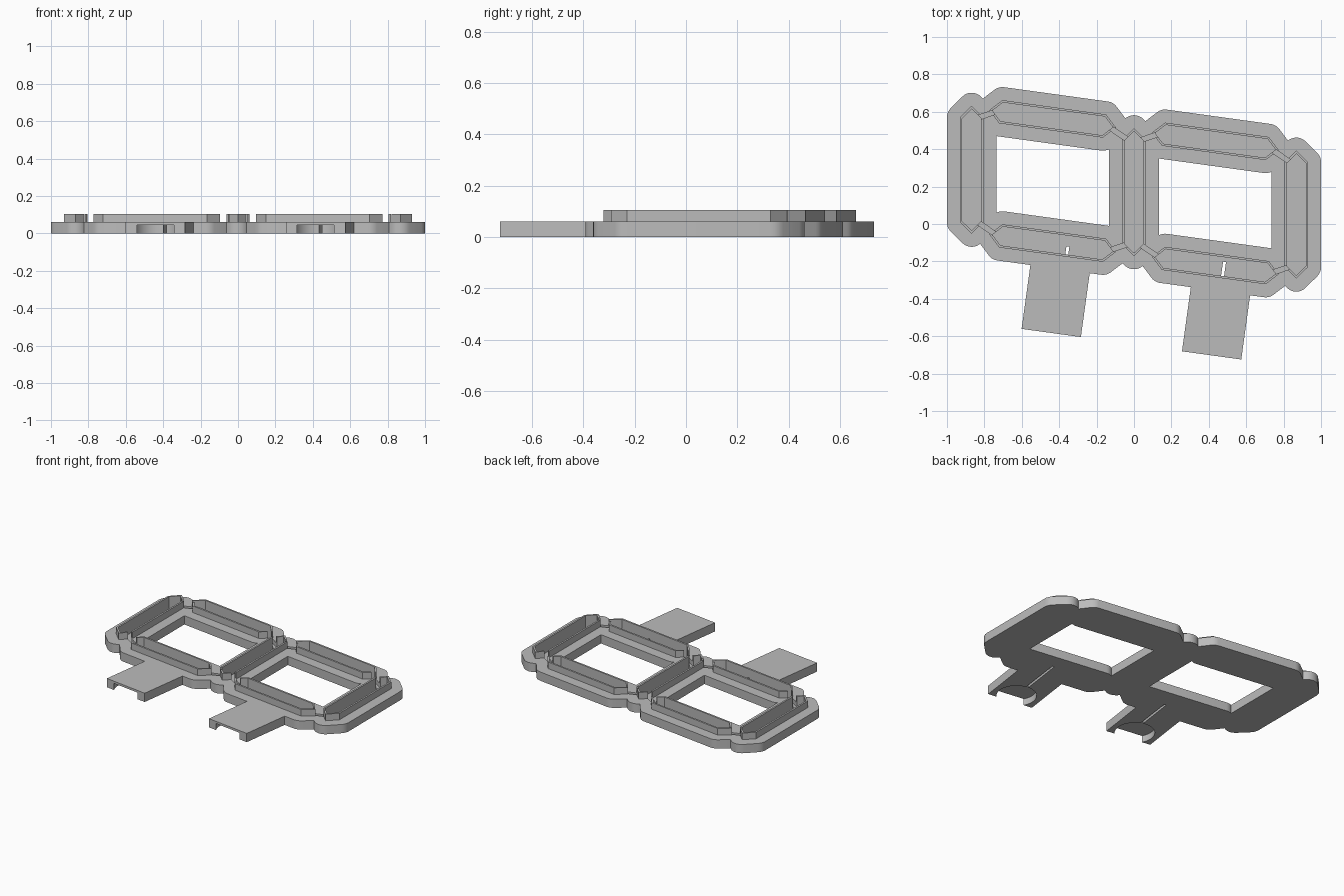
import bpy, bmesh, math
from mathutils import Vector

cube = bpy.data.objects.get("Cube")
if cube:
    bpy.data.objects.remove(cube, do_unlink=True)

SLOPE = 0.138             # slant of the whole panel
MID_Y = 0.17
PLATE_Z, WALL_Z = 0.06, 0.105
RIM, WALL = 0.07, 0.012
FLOOR_Z, DUCT_Z = 0.015, 0.045
ALONG = Vector((1, -SLOPE)).normalized()
UP = Vector((0, 1))
TAB_DIR = Vector((SLOPE, 1)).normalized()

grey = bpy.data.materials.new("plain_grey")
grey.use_nodes = True
colour = (0.5, 0.5, 0.5, 1)
grey.diffuse_color = colour
grey.node_tree.nodes["Principled BSDF"].inputs["Base Color"].default_value = colour


def prism(name, points, z0, z1):
    """Convex prism around a set of plan points."""
    bm = bmesh.new()
    for p in points:
        for z in (z0, z1):
            bm.verts.new((p[0], p[1], z))
    hull = bmesh.ops.convex_hull(bm, input=bm.verts)
    junk = {v for v in hull["geom_interior"] + hull["geom_unused"]
            if isinstance(v, bmesh.types.BMVert)}
    bmesh.ops.delete(bm, geom=list(junk), context="VERTS")
    bmesh.ops.dissolve_limit(bm, angle_limit=0.01, verts=bm.verts, edges=bm.edges)
    bmesh.ops.recalc_face_normals(bm, faces=bm.faces)
    mesh = bpy.data.meshes.new(name)
    bm.to_mesh(mesh)
    bm.free()
    mesh.materials.append(grey)
    obj = bpy.data.objects.new(name, mesh)
    bpy.context.collection.objects.link(obj)
    return obj


def combine(base, other, operation):
    """Boolean the other part into the base, then discard it."""
    mod = base.modifiers.new("combine", "BOOLEAN")
    mod.operation, mod.solver, mod.object = operation, "EXACT", other
    bpy.context.view_layer.objects.active = base
    bpy.ops.object.modifier_apply(modifier=mod.name)
    bpy.data.objects.remove(other, do_unlink=True)


def hexagon(centre, axis, inset=0.0):
    """Long segment with pointed ends."""
    side = Vector((-axis.y, axis.x))
    tip = 0.342 - 1.414 * inset
    shoulder = 0.28 - 0.414 * inset
    half = 0.0625 - inset
    plan = [(tip, 0), (shoulder, half), (-shoulder, half),
            (-tip, 0), (-shoulder, -half), (shoulder, -half)]
    return [centre + axis * a + side * b for a, b in plan]


def circle(centre, radius, count):
    return [centre + radius * Vector((math.cos(i * math.tau / count),
                                      math.sin(i * math.tau / count)))
            for i in range(count)]


def strip(start, end, width):
    d = (end - start).normalized()
    side = Vector((-d.y, d.x)) * width / 2
    return [start + side, start - side, end + side, end - side]


def slanted(x, dy=0.0):
    return Vector((x, MID_Y - SLOPE * x + dy))


# Segment positions: three upright, four lying along the slant
segments = [(slanted(x), UP) for x in (-0.868, 0, 0.868)]
segments += [(slanted(x, dy), ALONG) for x in (-0.435, 0.435) for dy in (0.332, -0.332)]

# Base plate: a rounded rim around every segment
panel = None
for centre, axis in segments:
    pts = [q for p in hexagon(centre, axis) for q in circle(p, RIM, 32)]
    part = prism("display_frame", pts, 0, PLATE_Z)
    if panel is None:
        panel = part
    else:
        combine(panel, part, "UNION")

# Connector tabs: end point, duct offset across the tab, duct length
tabs = [(Vector((-0.4425, -0.5825)), 0.025, 0.47),
        (Vector((0.415, -0.7025)), 0.0, 0.505)]
for end, offset, length in tabs:
    combine(panel, prism("tab", strip(end, end + TAB_DIR * 0.42, 0.32), 0, PLATE_Z), "UNION")

# Raised walls, then the hollow trays inside them
for centre, axis in segments:
    combine(panel, prism("wall", hexagon(centre, axis), 0.01, WALL_Z), "UNION")
for centre, axis in segments:
    combine(panel, prism("tray", hexagon(centre, axis, WALL), FLOOR_Z, 0.2), "DIFFERENCE")

# Wire grooves joining neighbouring trays at the corners
for x in (-0.435, 0.435):
    for up in (1, -1):
        for side in (1, -1):
            start = slanted(x, 0.332 * up) + ALONG * 0.3 * side
            post = slanted(0 if side * x < 0 else math.copysign(0.868, x))
            finish = post + Vector((-0.025 * side, 0.275 * up))
            combine(panel, prism("groove", strip(start, finish, 0.025), 0.03, 0.2),
                    "DIFFERENCE")

# Round socket under each tab and a wire duct leading to the tray
across = Vector((TAB_DIR.y, -TAB_DIR.x))
for end, offset, length in tabs:
    hub = end + TAB_DIR * 0.075
    combine(panel, prism("socket", circle(hub, 0.125, 40), -0.05, DUCT_Z), "DIFFERENCE")
    shift = across * offset
    duct = strip(hub + shift, end + TAB_DIR * length + shift, 0.016)
    combine(panel, prism("duct", duct, -0.05, DUCT_Z), "DIFFERENCE")

# Tidy flat areas and shade
bm = bmesh.new()
bm.from_mesh(panel.data)
bmesh.ops.remove_doubles(bm, verts=bm.verts, dist=0.00005)
bmesh.ops.triangulate(bm, faces=bm.faces)
bm.to_mesh(panel.data)
bm.free()
bpy.ops.object.select_all(action="DESELECT")
panel.select_set(True)
bpy.context.view_layer.objects.active = panel
bpy.ops.object.shade_smooth_by_angle(angle=math.radians(30))
